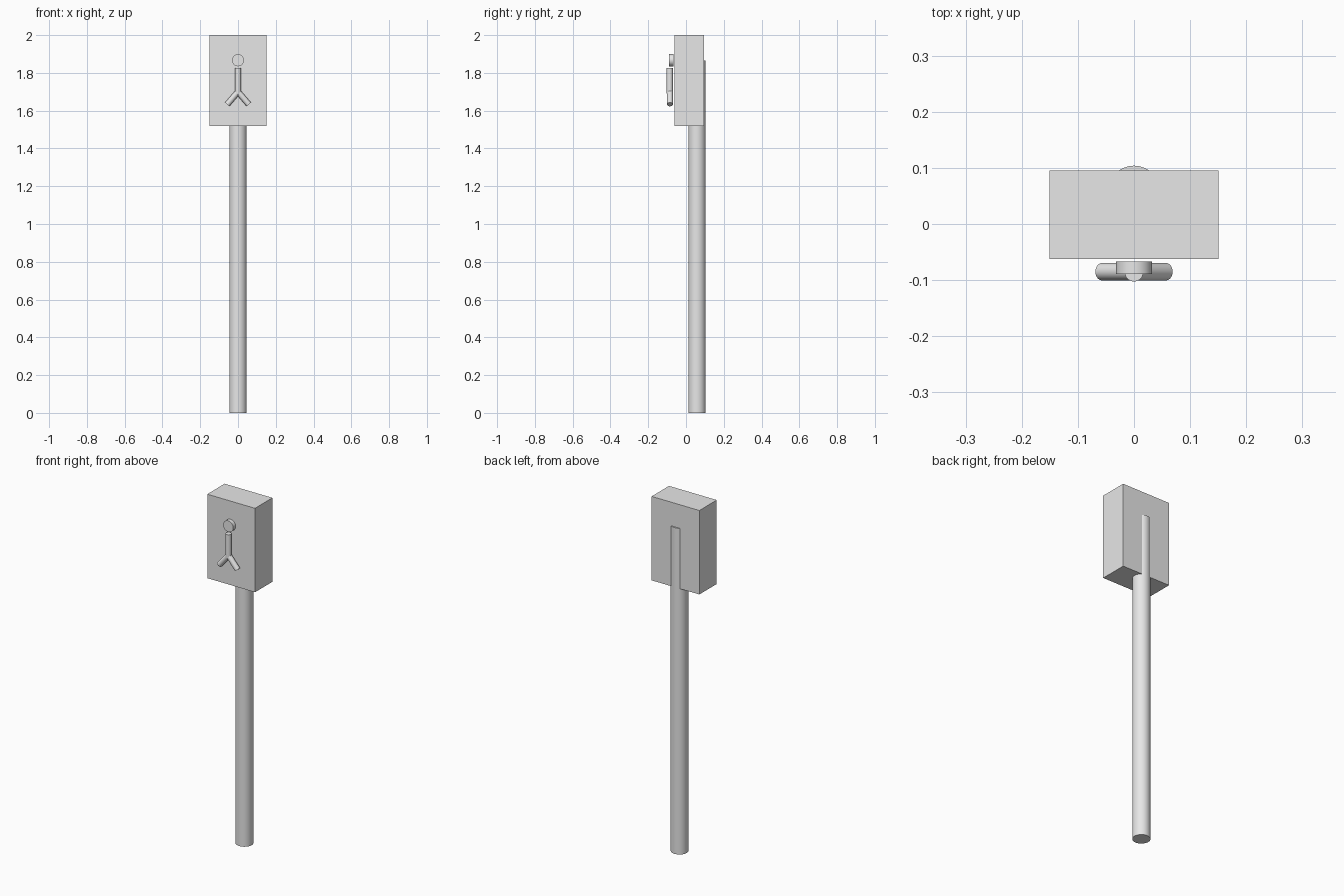
import bpy
import math
from mathutils import Vector

cube = bpy.data.objects.get("Cube")
if cube:
    bpy.data.objects.remove(cube, do_unlink=True)

# One plain grey for the whole sign
grey = bpy.data.materials.new("light_grey")
grey.use_nodes = True
grey.diffuse_color = (0.8, 0.8, 0.8, 1)
grey.node_tree.nodes["Principled BSDF"].inputs["Base Color"].default_value = (0.8, 0.8, 0.8, 1)


def rod(name, start, end, radius, sides=32):
    """Capped cylinder running between two points."""
    start, end = Vector(start), Vector(end)
    axis = end - start
    bpy.ops.mesh.primitive_cylinder_add(
        vertices=sides, radius=radius, depth=axis.length,
        location=(start + end) / 2,
        rotation=axis.to_track_quat('Z', 'Y').to_euler())
    obj = bpy.context.object
    obj.name = name
    obj.data.materials.append(grey)
    bpy.ops.object.shade_smooth_by_angle(angle=math.radians(30))
    return obj


def box(name, low, high):
    """Box spanning two opposite corners."""
    low, high = Vector(low), Vector(high)
    bpy.ops.mesh.primitive_cube_add(size=1, location=(low + high) / 2)
    obj = bpy.context.object
    obj.name = name
    obj.scale = high - low
    bpy.ops.object.transform_apply(location=False, rotation=False, scale=True)
    obj.data.materials.append(grey)
    return obj


# Pole, set into the back of the sign box
rod("pole", (0, 0.058, 0), (0, 0.058, 1.865), 0.046)
box("sign_box", (-0.151, -0.062, 1.52), (0.151, 0.095, 2))

# Walking figure floating just off the front panel
rod("figure_head", (0, -0.067, 1.867), (0, -0.089, 1.867), 0.032)
rod("figure_body", (0, -0.086, 1.69), (0, -0.086, 1.825), 0.0165)
for side, x in (("left", 0.057), ("right", -0.057)):
    rod(f"figure_{side}_leg", (0, -0.085, 1.70), (x, -0.085, 1.633), 0.0155)
